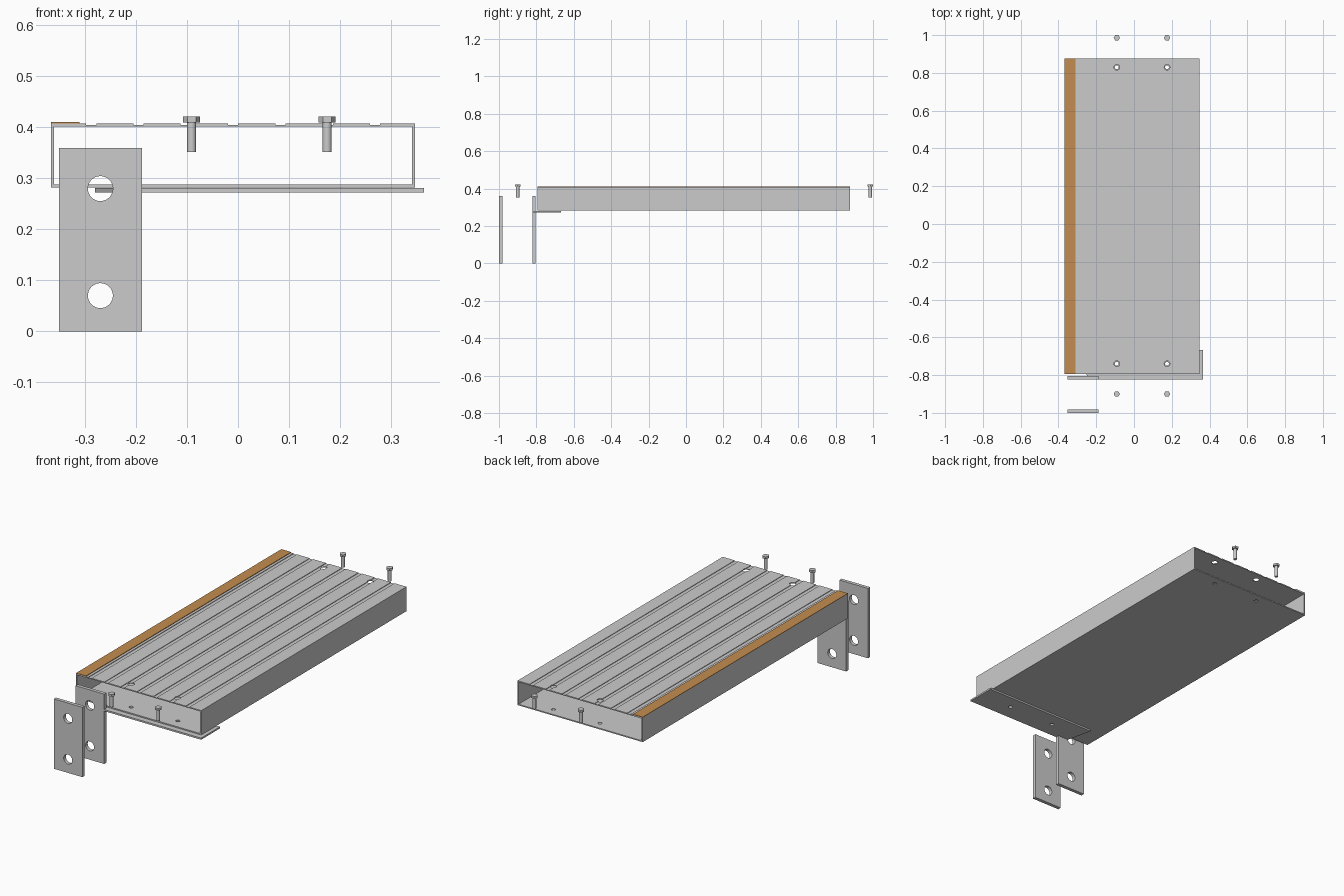
import bpy, bmesh, math
from mathutils import Vector

if "Cube" in bpy.data.objects:
    bpy.data.objects.remove(bpy.data.objects["Cube"])


def prism(name, pts, lo, hi, axis):
    """Extrude a 2D profile along z (xy profile) or y (xz profile)."""
    def place(p, t):
        return Vector((p[0], p[1], t)) if axis == 'z' else Vector((p[0], t, p[1]))
    bm = bmesh.new()
    a = [bm.verts.new(place(p, lo)) for p in pts]
    b = [bm.verts.new(place(p, hi)) for p in pts]
    n = len(pts)
    bm.faces.new(a)
    bm.faces.new(b)
    for i in range(n):
        j = (i + 1) % n
        bm.faces.new((a[i], a[j], b[j], b[i]))
    bmesh.ops.recalc_face_normals(bm, faces=bm.faces)
    me = bpy.data.meshes.new(name)
    bm.to_mesh(me)
    bm.free()
    ob = bpy.data.objects.new(name, me)
    bpy.context.collection.objects.link(ob)
    return ob


def rect(x0, x1, y0, y1):
    return [(x0, y0), (x1, y0), (x1, y1), (x0, y1)]


def circle(x, y, r, n=24):
    return [(x + r * math.cos(2 * math.pi * i / n),
             y + r * math.sin(2 * math.pi * i / n)) for i in range(n)]


def select(ob):
    bpy.ops.object.select_all(action='DESELECT')
    bpy.context.view_layer.objects.active = ob
    ob.select_set(True)


def cut(ob, cutters):
    select(ob)
    for c in cutters:
        m = ob.modifiers.new("cut", 'BOOLEAN')
        m.operation, m.solver, m.object = 'DIFFERENCE', 'EXACT', c
        bpy.ops.object.modifier_apply(modifier=m.name)
        bpy.data.objects.remove(c)


def smooth(ob):
    select(ob)
    bpy.ops.object.shade_smooth_by_angle(angle=math.radians(30))


XL, XR = -0.367, 0.347          # tread sides
YF, YB = -0.795, 0.877          # tread ends
ZB, ZT, WALL = 0.282, 0.408, 0.006
BOLT_X = (-0.091, 0.175)
HOLE_Y = (-0.74, 0.83)

# Hollow tread with seven grip grooves, open at both ends
profile = [(XL, ZB), (XR, ZB), (XR, ZT)]
for i in reversed(range(7)):
    c, w, d = -0.288 + 0.0928 * i, 0.010, 0.003
    profile += [(c + w, ZT), (c + w, ZT - d), (c - w, ZT - d), (c - w, ZT)]
profile.append((XL, ZT))
tread = prism("tread", profile, YF, YB, 'y')
cutters = [prism("hollow", rect(XL + WALL, XR - WALL, ZB + WALL, ZT - WALL),
                 YF - 0.1, YB + 0.1, 'y')]
for x in BOLT_X:
    for y in HOLE_Y:
        cutters.append(prism("top_hole", circle(x, y, 0.015), 0.35, 0.5, 'z'))
        cutters.append(prism("bottom_hole", circle(x, y, 0.010), 0.2, 0.34, 'z'))
cut(tread, cutters)
smooth(tread)

# Coloured edge strip
strip = prism("edge_strip", rect(XL, -0.311, YF, YB), ZT, 0.411, 'z')
mat = bpy.data.materials.new("edge_orange")
mat.diffuse_color = (0.55, 0.27, 0.08, 1)
mat.use_nodes = True
mat.node_tree.nodes["Principled BSDF"].inputs["Base Color"].default_value = mat.diffuse_color
strip.data.materials.append(mat)

# Flat support bracket under the front end, with a slanted inner end
bracket = prism("support_bracket",
                [(-0.245, -0.822), (0.365, -0.822), (0.365, -0.668), (-0.281, -0.668)],
                0.2725, 0.281, 'z')
cut(bracket, [prism("bracket_hole", circle(x, HOLE_Y[0], 0.010), 0.2, 0.34, 'z')
              for x in BOLT_X])
smooth(bracket)

# Two upright mounting plates
for name, y in (("outer_mounting_plate", -1.0), ("inner_mounting_plate", -0.822)):
    plate = prism(name, rect(-0.351, -0.188, 0, 0.36), y, y + 0.018, 'y')
    cut(plate, [prism("plate_hole", circle(-0.27, z, 0.0245, 32), y - 0.05, y + 0.07, 'y')
                for z in (0.07, 0.28)])
    smooth(plate)

# Hex bolts beyond each end
for end, y in (("front", -0.90), ("back", 0.9855)):
    for side, x in zip(("left", "right"), BOLT_X):
        prism(f"{end}_{side}_bolt_head", circle(x, y, 0.0167, 6), 0.410, 0.421, 'z')
        smooth(prism(f"{end}_{side}_bolt_shank", circle(x, y, 0.0088), 0.352, 0.410, 'z'))
